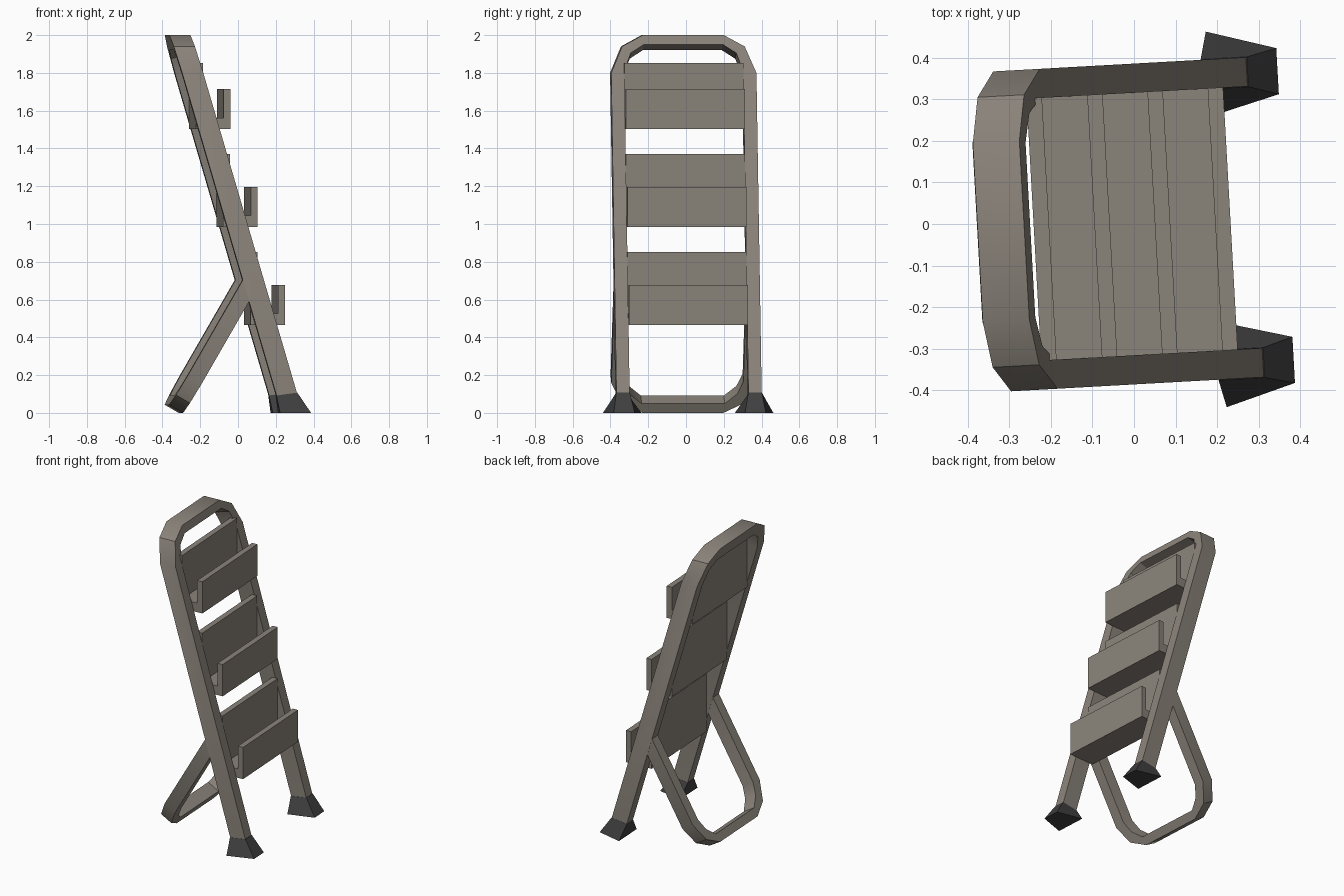
import bpy, bmesh, math

if "Cube" in bpy.data.objects:
    bpy.data.objects.remove(bpy.data.objects["Cube"])

TURN = math.radians(3.2)      # whole model is turned slightly about z
SLOPE = 0.293                 # lean of the main frame


def material(name, rgb):
    m = bpy.data.materials.new(name)
    m.diffuse_color = (*rgb, 1)
    m.use_nodes = True
    m.node_tree.nodes["Principled BSDF"].inputs["Base Color"].default_value = m.diffuse_color
    return m


TAUPE = material("taupe metal", (0.255, 0.228, 0.195))
BLACK = material("dark rubber", (0.05, 0.05, 0.05))


def make(name, verts, faces, mat, smooth=False):
    me = bpy.data.meshes.new(name)
    me.from_pydata(verts, [], faces)
    bm = bmesh.new()
    bm.from_mesh(me)
    bmesh.ops.recalc_face_normals(bm, faces=bm.faces)
    bm.to_mesh(me)
    bm.free()
    me.materials.append(mat)
    ob = bpy.data.objects.new(name, me)
    bpy.context.collection.objects.link(ob)
    ob.rotation_euler.z = TURN
    if smooth:
        bpy.ops.object.select_all(action='DESELECT')
        ob.select_set(True)
        bpy.context.view_layer.objects.active = ob
        bpy.ops.object.shade_smooth_by_angle(angle=math.radians(32))
    return ob


def sweep(name, sections, mat, smooth=False):
    """Join a run of equal loops into a closed solid."""
    n = len(sections[0])
    verts = [p for s in sections for p in s]
    faces = [tuple(range(n)), tuple(range(len(verts) - n, len(verts)))]
    for i in range(len(sections) - 1):
        for j in range(n):
            k = (j + 1) % n
            faces.append((i*n + j, i*n + k, i*n + n + k, i*n + n + j))
    return make(name, verts, faces, mat, smooth)


def u_frame(name, outer, inner, place):
    """Half outlines (outer, inner) mirrored in y and swept as a square tube."""
    def full(h):
        return h + [(-y, v) for y, v in reversed(h)]
    secs = []
    for o, i in zip(full(outer), full(inner)):
        secs.append([place(*o, True, False), place(*o, False, False),
                     place(*i, False, True), place(*i, True, True)])
    return sweep(name, secs, TAUPE, True)


# Main leaning frame
def main_place(y, z, front, inside):
    if inside and not front and z > 0.2:
        z -= 0.03
    return (-0.376 + SLOPE * (2 - z) + (0.112 if front else 0), y, z)


u_frame("main_frame",
        [(0.385, 0.07), (0.385, 1.80), (0.325, 1.94), (0.215, 2.0)],
        [(0.315, 0.07), (0.315, 1.81), (0.28, 1.905), (0.21, 1.95)], main_place)


# Rear support frame, leaning the other way
def rear_place(y, v, front, inside):
    x, z = (-0.303, 0.0) if front else (-0.377, 0.043)
    return (x + 0.5 * v, y, z + 0.866 * v)


u_frame("rear_support",
        [(0.384, 0.765), (0.384, 0.18), (0.325, 0.06), (0.215, 0.0)],
        [(0.316, 0.765), (0.316, 0.19), (0.285, 0.115), (0.22, 0.056)], rear_place)

# Three J-shaped trays
for i, level in enumerate(("top", "middle", "bottom")):
    x, z = -0.241 + 0.145 * i, 1.502 - 0.518 * i
    prof = [(0, 0), (0.183, 0), (0.183, 0.212), (0.146, 0.212), (0.146, 0.06),
            (0.037, 0.06), (0.037, 0.35 + 0.036 * (i > 0)), (0, 0.35 + 0.036 * (i > 0))]
    sweep(level + "_tray",
          [[(x + px, y, z + pz) for px, pz in prof] for y in (-0.316, 0.316)], TAUPE)

# Flared feet
for s, side in ((1, "left"), (-1, "right")):
    bottom = [(0.198, 0.452, 0), (0.365, 0.403, 0), (0.365, 0.292, 0), (0.198, 0.248, 0)]
    top = [(0.182, 0.386, 0.092), (0.293, 0.386, 0.107),
           (0.293, 0.314, 0.107), (0.182, 0.314, 0.092)]
    sweep(side + "_foot", [[(x, s * y, z) for x, y, z in loop] for loop in (bottom, top)], BLACK)
